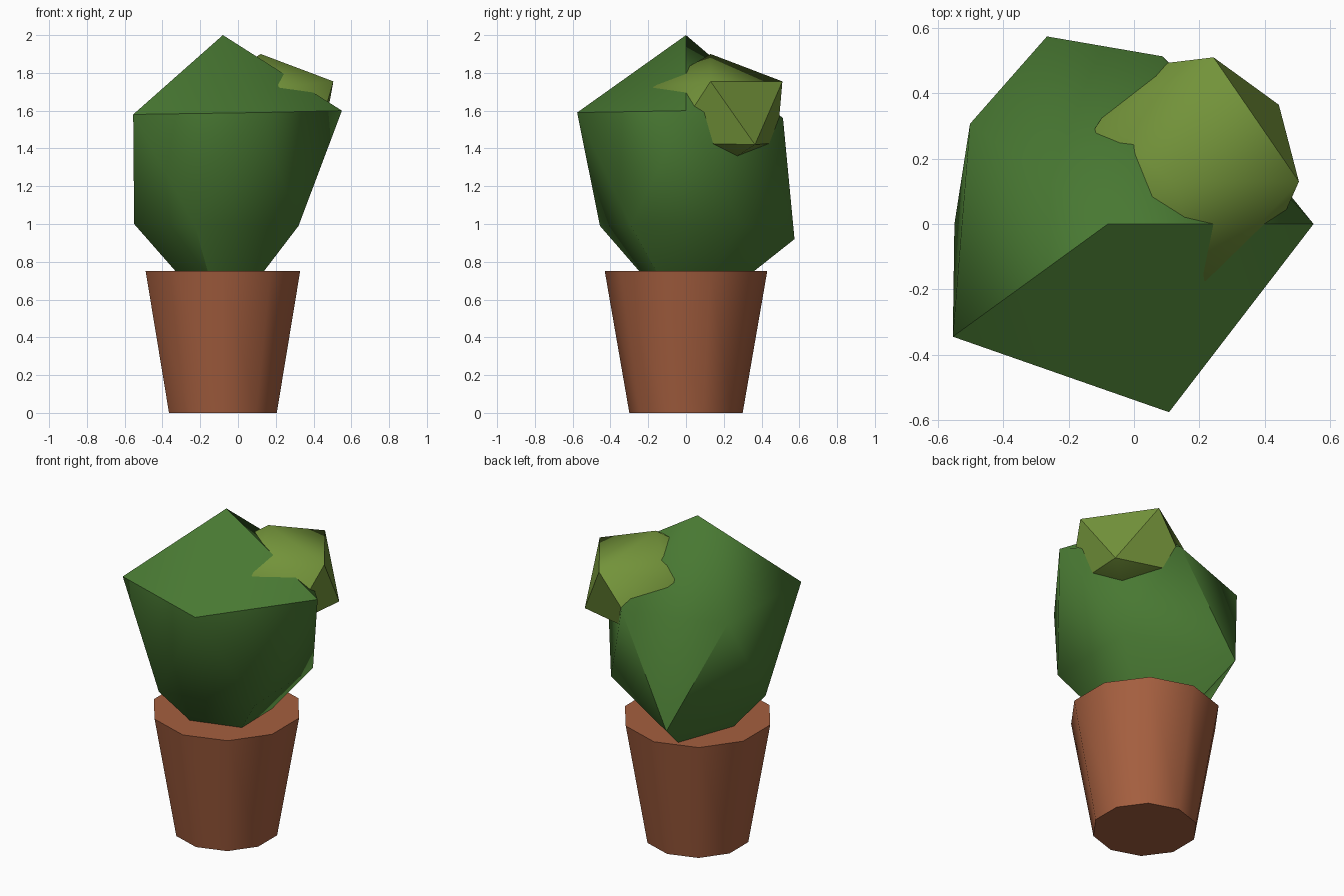
import bpy
import bmesh
from math import radians, sin, cos

if "Cube" in bpy.data.objects:
    bpy.data.objects.remove(bpy.data.objects["Cube"], do_unlink=True)


def make_material(name, rgb):
    mat = bpy.data.materials.new(name)
    mat.use_nodes = True
    mat.diffuse_color = (*rgb, 1)
    mat.node_tree.nodes["Principled BSDF"].inputs["Base Color"].default_value = (*rgb, 1)
    return mat


def finish(name, bm, mat, angle):
    bmesh.ops.recalc_face_normals(bm, faces=bm.faces)
    mesh = bpy.data.meshes.new(name)
    bm.to_mesh(mesh)
    bm.free()
    mesh.materials.append(mat)
    obj = bpy.data.objects.new(name, mesh)
    bpy.context.collection.objects.link(obj)
    bpy.ops.object.select_all(action="DESELECT")
    obj.select_set(True)
    bpy.context.view_layer.objects.active = obj
    bpy.ops.object.shade_smooth_by_angle(angle=radians(angle))
    return obj


def make_bulb(name, mat, centre, top, upper, lower, bottom):
    """Uneven twenty-sided ball: two staggered rings of (radius, height) between two poles."""
    bm = bmesh.new()
    cx, cy = centre

    def ring(points, start):
        verts = []
        for i, (r, z) in enumerate(points):
            a = radians(start + 72 * i)
            verts.append(bm.verts.new((cx + r * cos(a), cy + r * sin(a), z)))
        return verts

    pole_top = bm.verts.new((cx, cy, top))
    pole_bottom = bm.verts.new((cx, cy, bottom))
    up, low = ring(upper, 0), ring(lower, 36)
    for i in range(5):
        j = (i + 1) % 5
        bm.faces.new((pole_top, up[i], up[j]))
        bm.faces.new((up[i], low[i], up[j]))
        bm.faces.new((up[j], low[i], low[j]))
        bm.faces.new((pole_bottom, low[j], low[i]))
    return finish(name, bm, mat, 47)


terracotta = make_material("terracotta", (0.376, 0.114, 0.05))
leaf_green = make_material("leaf_green", (0.065, 0.188, 0.032))
olive_green = make_material("olive_green", (0.17, 0.29, 0.042))

# Tapered ten-sided pot, filled to the brim
bm = bmesh.new()
bmesh.ops.create_cone(bm, cap_ends=True, segments=10, radius1=0.3, radius2=0.43, depth=0.75)
for v in bm.verts:
    v.co.x -= 0.08
    v.co.z += 0.375
finish("pot", bm, terracotta, 47)

# Large plant body
make_bulb("plant_body", leaf_green, (-0.08, 0), 2.0,
          [(0.63, 1.6), (0.54, 1.56), (0.522, 1.55), (0.587, 1.58), (0.606, 1.59)],
          [(0.49, 1.0), (0.604, 0.92), (0.47, 1.0), (0.479, 0.99), (0.495, 0.99)],
          0.465)

# Small side growth
make_bulb("side_bud", olive_green, (0.12, 0.13), 1.9,
          [(0.385, 1.755), (0.4, 1.755), (0.29, 1.715), (0.33, 1.73), (0.32, 1.725)],
          [(0.4, 1.42), (0.37, 1.43), (0.35, 1.43), (0.35, 1.43), (0.36, 1.43)],
          1.27)
